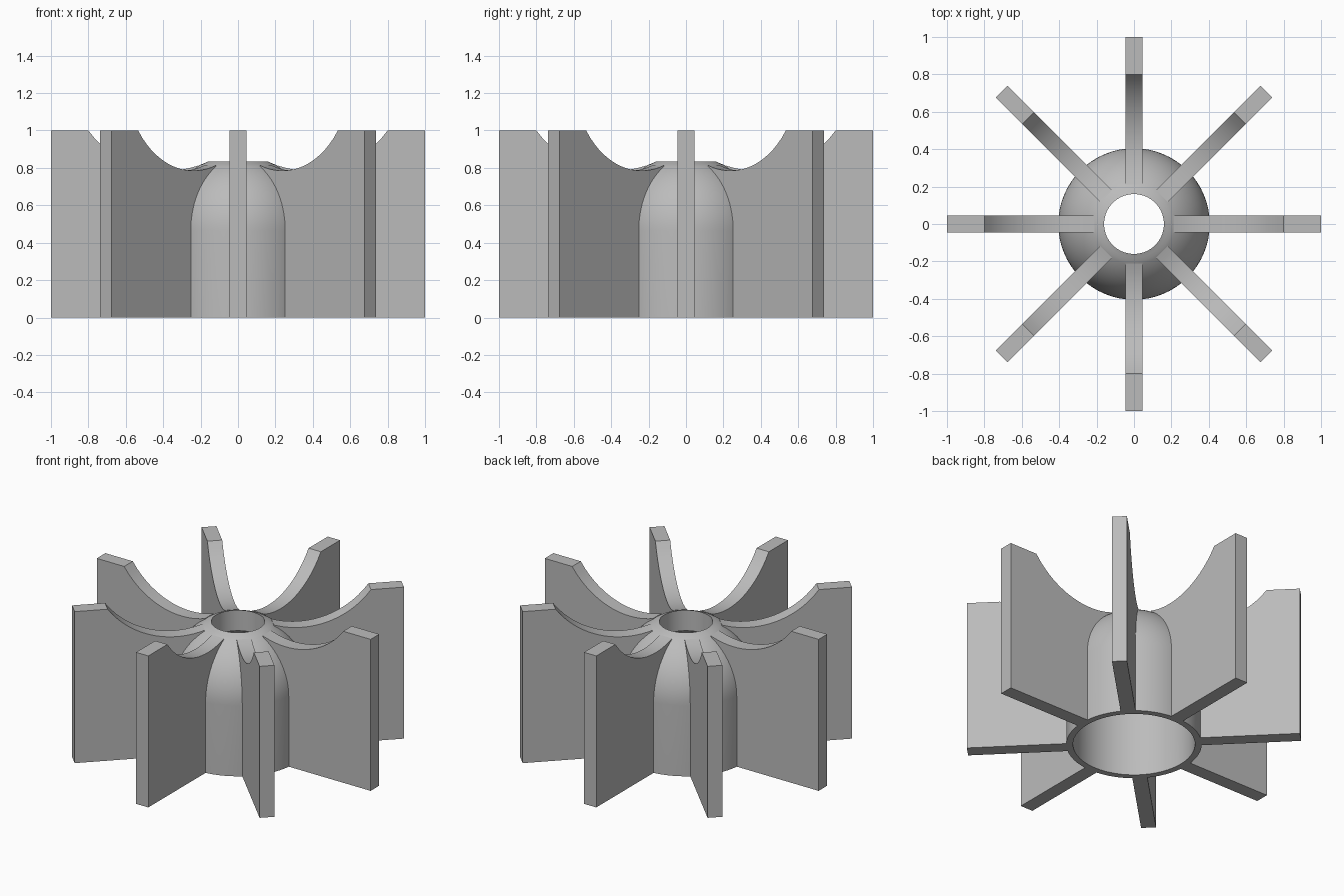
import bpy, bmesh
from math import sin, cos, pi, sqrt, asin, radians

cube = bpy.data.objects.get("Cube")
if cube:
    bpy.data.objects.remove(cube)

FIN_COUNT, FIN_HALF = 8, 0.045
HOLE, OUTER, INNER = 0.16, 0.405, 0.365
DOME_Z, CAVITY_Z = 0.465, 0.37

grey = bpy.data.materials.new("plain_grey")
grey.use_nodes = True
colour = (0.5, 0.5, 0.5, 1)
grey.diffuse_color = colour
grey.node_tree.nodes["Principled BSDF"].inputs["Base Color"].default_value = colour


def scoop(r):
    """Height of the hollow that dips between hub and fin tips."""
    return 1.303 - sqrt(0.518 ** 2 - (r - 0.38) ** 2)


def arc(radius, height, stop, steps=14):
    """Dome profile from the vertical wall in to the radius 'stop'."""
    end = pi / 2 - asin(stop / radius)
    return [(radius * cos(end * i / steps), height + radius * sin(end * i / steps))
            for i in range(steps + 1)]


def finish(name, bm):
    bmesh.ops.remove_doubles(bm, verts=bm.verts, dist=1e-5)
    bmesh.ops.recalc_face_normals(bm, faces=bm.faces)
    mesh = bpy.data.meshes.new(name)
    bm.to_mesh(mesh)
    bm.free()
    mesh.materials.append(grey)
    ob = bpy.data.objects.new(name, mesh)
    bpy.context.collection.objects.link(ob)
    bpy.ops.object.select_all(action='DESELECT')
    ob.select_set(True)
    bpy.context.view_layer.objects.active = ob
    bpy.ops.object.shade_smooth_by_angle(angle=radians(30))
    return ob


# Hub: hollow domed shell with a round hole through the top
profile = [(OUTER, 0)] + arc(OUTER, DOME_Z, 0.215)
profile += [(r, scoop(r)) for r in (0.2, 0.18, HOLE)]
profile += arc(INNER, CAVITY_Z, HOLE)[::-1] + [(INNER, 0)]
bm = bmesh.new()
ring = [bm.verts.new((r, 0, z)) for r, z in profile]
edges = [bm.edges.new((a, b)) for a, b in zip(ring, ring[1:] + ring[:1])]
bmesh.ops.spin(bm, geom=ring + edges, cent=(0, 0, 0), axis=(0, 0, 1),
               angle=2 * pi, steps=64, use_duplicate=False)
finish("hub", bm)

# Fins: upright plates with a scooped top, their roots buried in the shell
outline = [(1, 0), (1, 1), (0.8, 1)]
outline += [(0.8 - 0.59 * i / 18, scoop(0.8 - 0.59 * i / 18)) for i in range(1, 19)]
outline += arc(0.385, 0.455, 0.21)[::-1] + [(0.385, 0)]
for n in range(FIN_COUNT):
    bm = bmesh.new()
    face = bm.faces.new([bm.verts.new((r, -FIN_HALF, z)) for r, z in outline])
    grown = bmesh.ops.extrude_face_region(bm, geom=[face], use_keep_orig=True)
    moved = [v for v in grown["geom"] if isinstance(v, bmesh.types.BMVert)]
    bmesh.ops.translate(bm, verts=moved, vec=(0, 2 * FIN_HALF, 0))
    fin = finish(f"fin_{n + 1}", bm)
    fin.rotation_euler.z = 2 * pi * n / FIN_COUNT
